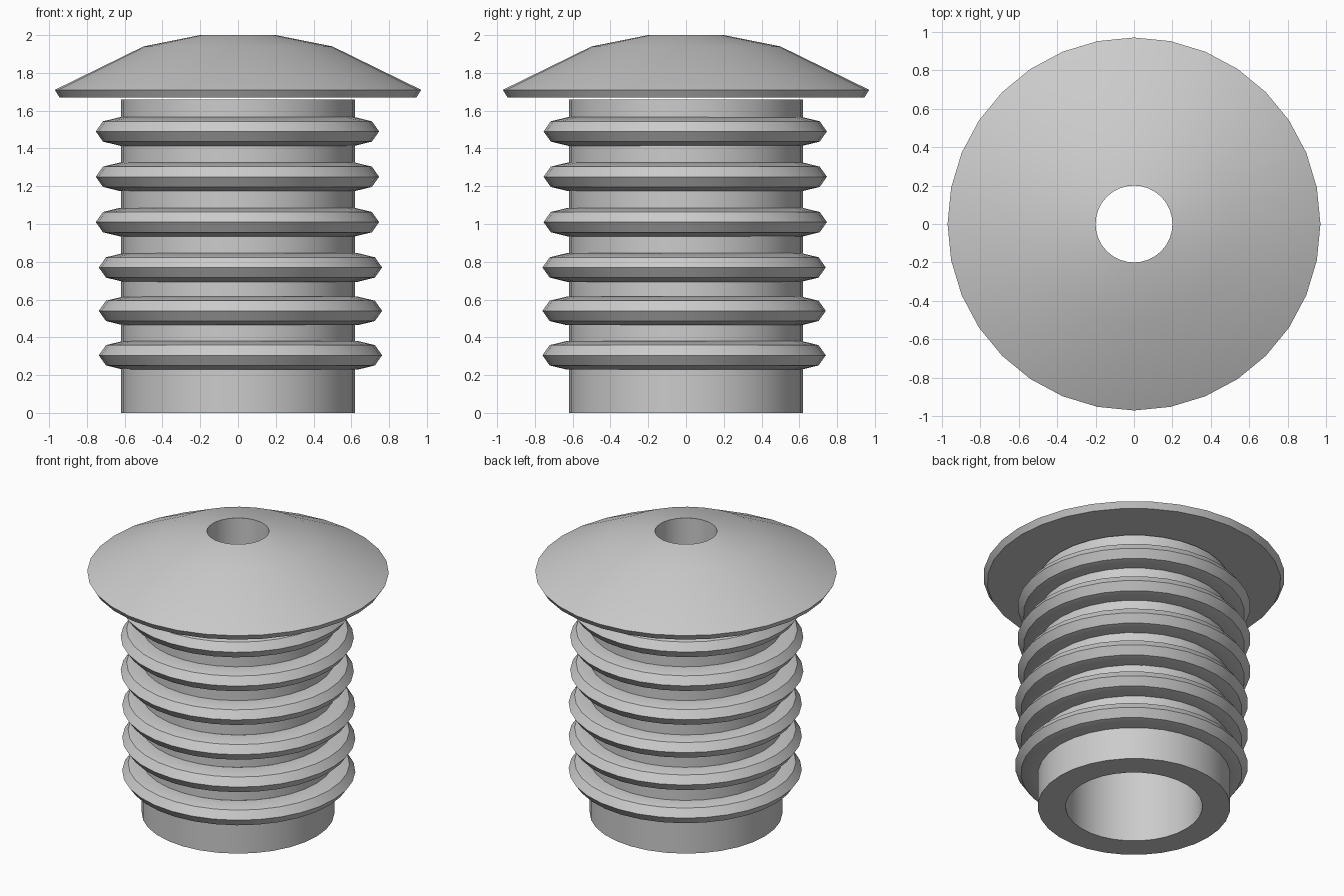
import bpy
import bmesh
from math import cos, sin, radians, tau

cube = bpy.data.objects.get("Cube")
if cube:
    bpy.data.objects.remove(cube, do_unlink=True)

SIDES = 32

grey = bpy.data.materials.new("plain_grey")
grey.use_nodes = True
grey.diffuse_color = (0.6, 0.6, 0.6, 1)
grey.node_tree.nodes["Principled BSDF"].inputs["Base Color"].default_value = (0.6, 0.6, 0.6, 1)


def lathe(name, profile, location=(0, 0, 0)):
    """Turn a closed (radius, height) profile around the z axis."""
    bm = bmesh.new()
    loops = [[bm.verts.new((r * cos(tau * i / SIDES), r * sin(tau * i / SIDES), z))
              for r, z in profile] for i in range(SIDES)]
    count = len(profile)
    for i in range(SIDES):
        a, b = loops[i], loops[(i + 1) % SIDES]
        for j in range(count):
            k = (j + 1) % count
            bm.faces.new((a[j], b[j], b[k], a[k]))
    bmesh.ops.recalc_face_normals(bm, faces=bm.faces)
    mesh = bpy.data.meshes.new(name)
    bm.to_mesh(mesh)
    bm.free()
    mesh.materials.append(grey)
    obj = bpy.data.objects.new(name, mesh)
    obj.location = location
    bpy.context.collection.objects.link(obj)
    bpy.ops.object.select_all(action='DESELECT')
    obj.select_set(True)
    bpy.context.view_layer.objects.active = obj
    bpy.ops.object.shade_smooth_by_angle(angle=radians(30))
    return obj


# Hollow tube
lathe("tube_body", [(0.44, 0), (0.62, 0), (0.62, 1.66), (0.44, 1.66)])

# Domed cap with a bore, just clear of the tube
lathe("domed_cap", [(0.2, 1.67), (0.945, 1.67), (0.97, 1.71), (0.5, 1.94), (0.2, 2.0)])

# Six ribs: flattened eight-sided rings, the lower three slightly off centre
rib = [(0.62 + 0.13 * cos(tau * k / 8), 0.076 * sin(tau * k / 8)) for k in range(8)]
for n, z in enumerate((0.305, 0.54, 0.77, 1.01, 1.25, 1.49)):
    x, y = (0.013, -0.01) if n < 3 else (-0.003, -0.004)
    lathe(f"rib_{n + 1}", rib, (x, y, z))
